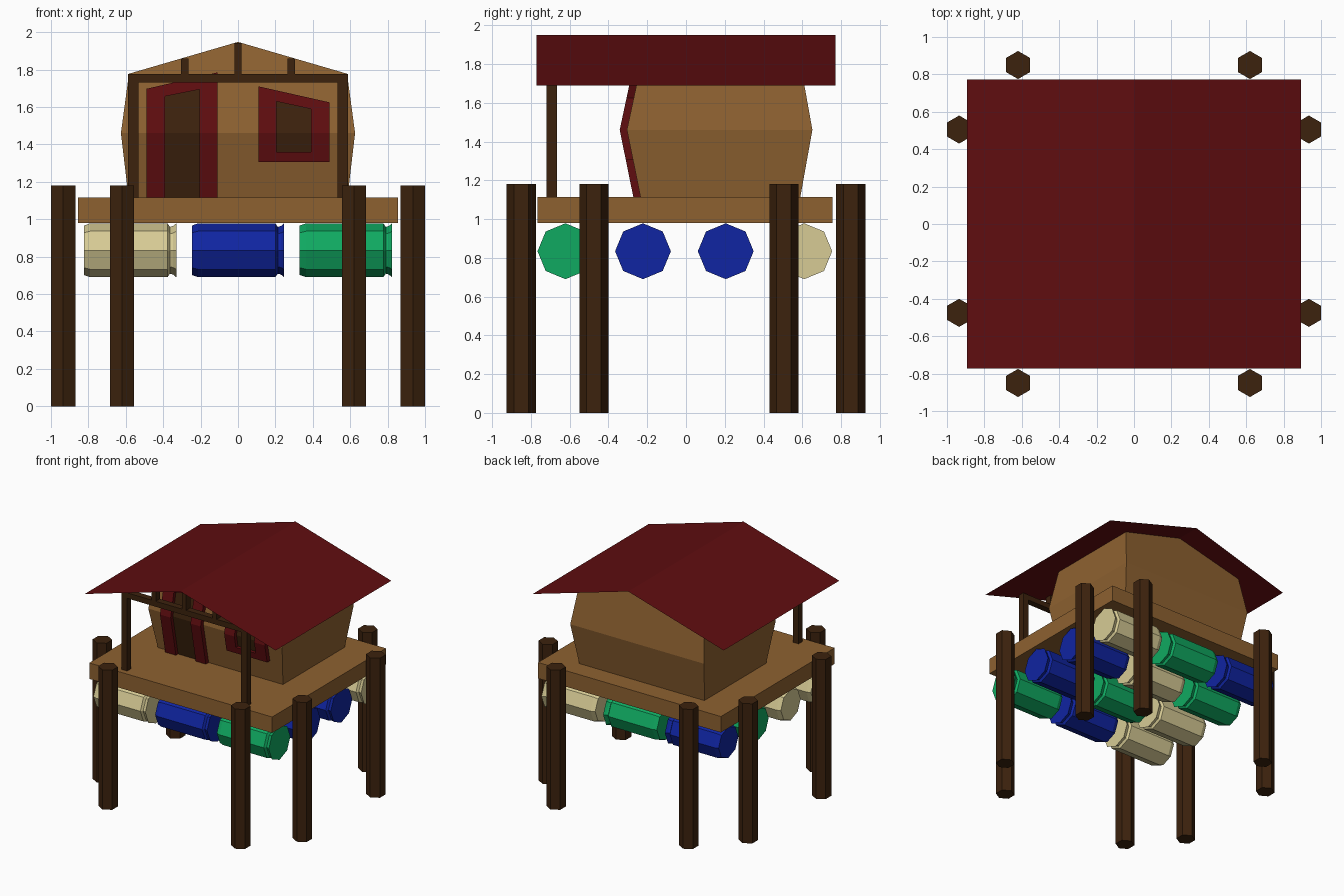
import bpy, bmesh, math
from mathutils import Matrix

if "Cube" in bpy.data.objects:
    bpy.data.objects.remove(bpy.data.objects["Cube"], do_unlink=True)


def material(name, rgb):
    m = bpy.data.materials.new(name)
    m.use_nodes = True
    m.diffuse_color = (*rgb, 1)
    bsdf = next(n for n in m.node_tree.nodes if n.type == "BSDF_PRINCIPLED")
    bsdf.inputs["Base Color"].default_value = (*rgb, 1)
    return m


WOOD = material("light wood", (0.27, 0.12, 0.03))
DARK = material("dark wood", (0.045, 0.016, 0.004))
RED = material("dark red", (0.115, 0.004, 0.005))
BLUE = material("blue", (0.005, 0.018, 0.36))
GREEN = material("green", (0.005, 0.40, 0.12))
CREAM = material("cream", (0.68, 0.60, 0.30))


def finish(name, bm, mat, normals=True):
    if normals:
        bmesh.ops.recalc_face_normals(bm, faces=bm.faces)
    mesh = bpy.data.meshes.new(name)
    bm.to_mesh(mesh)
    bm.free()
    mesh.materials.append(mat)
    obj = bpy.data.objects.new(name, mesh)
    bpy.context.collection.objects.link(obj)
    return obj


def box(name, x, y, z, mat):
    """Box from (min, max) pairs."""
    bm = bmesh.new()
    bmesh.ops.create_cube(bm, size=1)
    for v in bm.verts:
        v.co = [p[0] if c < 0 else p[1] for c, p in zip(v.co, (x, y, z))]
    return finish(name, bm, mat)


def loft(bm, rings):
    """Skin closed rings of equal length; return the vertex rings."""
    vr = [[bm.verts.new(p) for p in r] for r in rings]
    for a, b in zip(vr, vr[1:]):
        n = len(a)
        for i in range(n):
            j = (i + 1) % n
            bm.faces.new((a[i], a[j], b[j], b[i]))
    return vr


# Platform
DECK = 1.115
box("platform", (-0.855, 0.855), (-0.765, 0.755), (0.98, DECK), WOOD)

# Hexagonal stilts around the platform
def stilt(name, x, y):
    bm = bmesh.new()
    bmesh.ops.create_cone(bm, cap_ends=True, segments=6, radius1=0.075,
                          radius2=0.075, depth=1.18,
                          matrix=Matrix.Translation((x, y, 0.59)))
    finish(name, bm, DARK)


for side, s in (("right", -1), ("left", 1)):
    for end, y_end, y_side in (("front", -0.85, -0.475), ("back", 0.85, 0.505)):
        stilt(f"{end}_stilt_{side}", s * 0.62, y_end)
        stilt(f"{side}_stilt_{end}", s * 0.935, y_side)

# Floating barrels: eight-sided, chamfered base and grooved lid
BARREL = [(-0.247, 0.132), (-0.213, 0.144), (0.2, 0.144),
          (0.213, 0.125), (0.23, 0.13), (0.247, 0.144)]
COLOURS = ((-0.622, (CREAM, BLUE, GREEN)), (-0.222, (CREAM, GREEN, BLUE)),
           (0.205, (GREEN, CREAM, BLUE)), (0.61, (BLUE, GREEN, CREAM)))
for row, (y, mats) in enumerate(COLOURS):
    for col, mat in enumerate(mats):
        x = (col - 1) * 0.577
        bm = bmesh.new()
        rings = loft(bm, [[(x + dx, y + r * math.cos(k * math.pi / 4),
                            0.834 + r * math.sin(k * math.pi / 4))
                           for k in range(8)] for dx, r in BARREL])
        bm.faces.new(rings[0])
        bm.faces.new(rings[-1])
        finish(f"barrel_{row + 1}_{col + 1}", bm, mat)

# House: walls bulge at mid height and rise to front and back gables
BEND = 1.46
LEVELS = [(DECK, 0.585, -0.235, 0.59), (BEND, 0.626, -0.305, 0.652),
          (1.778, 0.583, -0.237, 0.595)]
bm = bmesh.new()
rings = loft(bm, [[(-w, f, z), (w, f, z), (w, b, z), (-w, b, z)]
                  for z, w, f, b in LEVELS])
bm.faces.new(rings[0])
top = rings[-1]
for a, b, y in ((top[0], top[1], -0.2), (top[2], top[3], 0.565)):
    bm.faces.new((a, b, bm.verts.new((0, y, 1.948))))
finish("house_walls", bm, WOOD)


def wall_y(z):
    """Front wall position at height z."""
    (z0, _, y0, _), (z1, _, y1, _) = LEVELS[:2] if z < BEND else LEVELS[1:]
    return y0 + (y1 - y0) * (z - z0) / (z1 - z0)


def wall_slab(name, x0, x1, bottom, top, depth, mat):
    """Slab hugging the bent front wall; bottom and top are (z at x0, z at x1)."""
    rows = [bottom, top]
    if max(bottom) < BEND < min(top):
        rows.insert(1, (BEND, BEND))
    bm = bmesh.new()
    rings = loft(bm, [[(x0, wall_y(a) - depth, a), (x1, wall_y(b) - depth, b),
                       (x1, wall_y(b) + 0.01, b), (x0, wall_y(a) + 0.01, a)]
                      for a, b in rows])
    bm.faces.new(rings[0])
    bm.faces.new(rings[-1])
    finish(name, bm, mat)


def opening(name, xs, outer, inner, sill, base):
    """Red frame with slanted head around a dark panel; outer/inner give head z(x)."""
    a, b, c, d = xs
    for side, l, r in (("right", a, b), ("left", c, d)):
        wall_slab(f"{name}_{side}_jamb", l, r, (base, base), (outer(l), outer(r)), 0.037, RED)
    wall_slab(f"{name}_head", b, c, (inner(b), inner(c)), (outer(b), outer(c)), 0.037, RED)
    if sill > base:
        wall_slab(f"{name}_sill", b, c, (base, base), (sill, sill), 0.037, RED)
    wall_slab(f"{name}_panel", b, c, (sill, sill), (inner(b), inner(c)), 0.008, DARK)


# Door and window with heads following the roof pitch
opening("door", (-0.49, -0.39, -0.205, -0.11),
        lambda x: 1.81 + 0.23 * x, lambda x: 1.735 + 0.2 * x, DECK, DECK)
opening("window", (0.11, 0.205, 0.39, 0.49),
        lambda x: 1.735 - 0.225 * x, lambda x: 1.675 - 0.22 * x, 1.36, 1.305)

# Porch frame carrying the roof overhang
PORCH_Y = (-0.72, -0.665)
box("porch_beam", (-0.587, 0.587), PORCH_Y, (1.73, 1.776), DARK)
for side, s in (("right", -1), ("left", 1)):
    box(f"porch_post_{side}", (s * 0.56 - 0.027, s * 0.56 + 0.027), PORCH_Y, (DECK, 1.75), DARK)
    box(f"porch_strut_{side}", (s * 0.285 - 0.02, s * 0.285 + 0.02), PORCH_Y, (1.77, 1.86), DARK)
box("porch_strut_centre", (-0.02, 0.02), PORCH_Y, (1.77, 1.942), DARK)

# Thin gabled roof
bm = bmesh.new()
edges = [[bm.verts.new((x, y, z)) for y in (-0.772, 0.772)]
         for x, z in ((-0.893, 1.69), (0, 1.95), (0.893, 1.69))]
for p, q in zip(edges, edges[1:]):
    bm.faces.new((p[0], q[0], q[1], p[1]))
finish("roof", bm, RED, normals=False)
